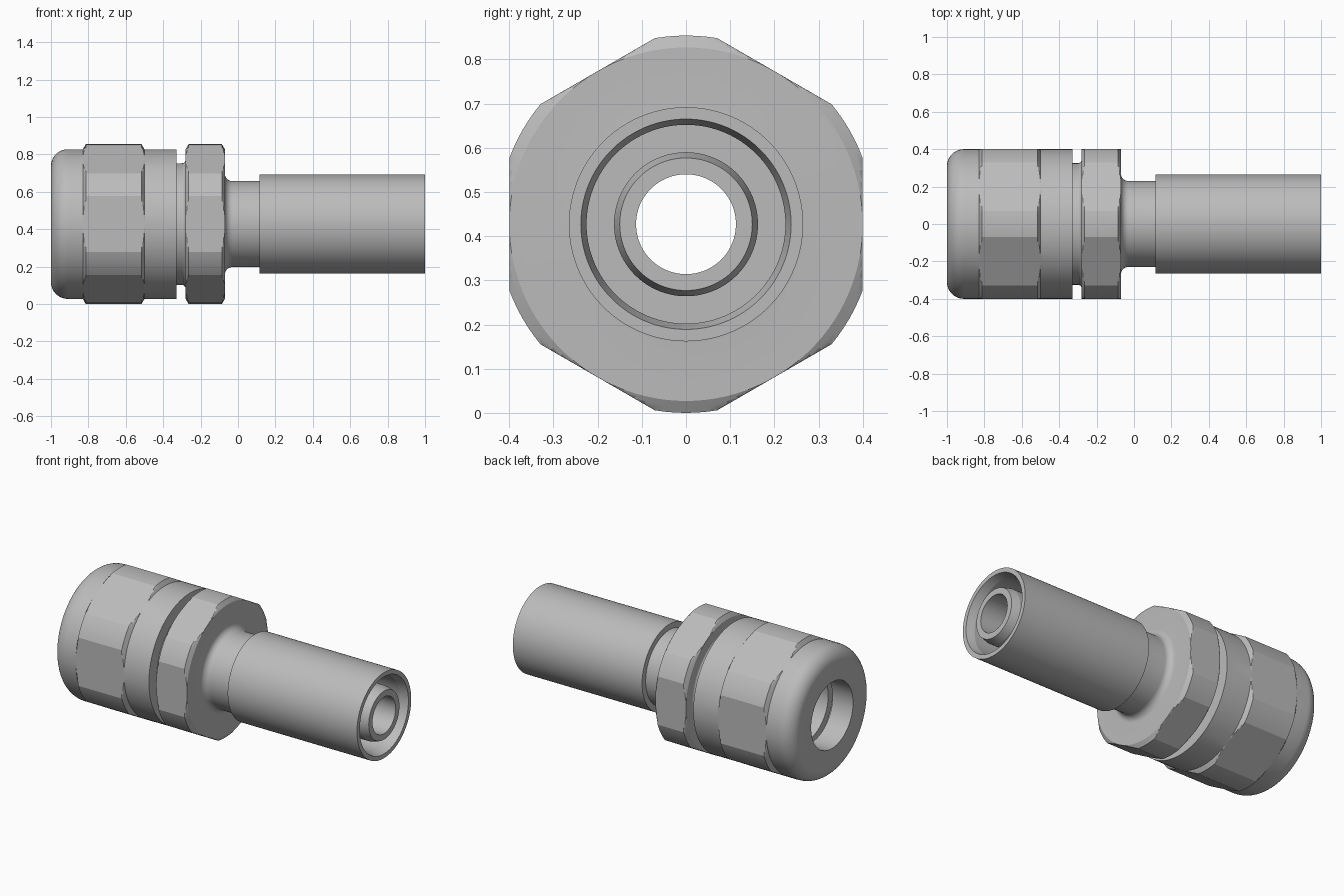
import bpy, bmesh
from math import pi, cos, sin, acos, radians

if "Cube" in bpy.data.objects:
    bpy.data.objects.remove(bpy.data.objects["Cube"])

AXIS_Z = 0.427      # height of the shared axis
FLAT = 0.40         # centre to hexagon flat
CORNER = 0.427      # turned-down hexagon corner radius

steel = bpy.data.materials.new("brushed_grey_steel")
steel.use_nodes = True
steel.diffuse_color = (0.5, 0.5, 0.5, 1)
steel.node_tree.nodes["Principled BSDF"].inputs["Base Color"].default_value = (0.5, 0.5, 0.5, 1)


def ring_angles():
    """Angles round the axis, with exact breaks where flats meet turned corners."""
    half = acos(FLAT / CORNER)
    out = []
    for k in range(6):
        mid = k * pi / 3
        out += [mid - half + 2 * half * i / 12 for i in range(12)]
        out += [mid + half + (pi / 3 - 2 * half) * i / 6 for i in range(6)]
    return out


ANGLES = ring_angles()


def flat_radius(a):
    off = (a + pi / 6) % (pi / 3) - pi / 6
    return FLAT / cos(off)


def arc(cx, cr, rad, start, end, n=10):
    """Fillet points (x, radius) round a centre."""
    steps = [radians(start + (end - start) * i / n) for i in range(n + 1)]
    return [(cx + rad * cos(t), cr + rad * sin(t)) for t in steps]


def hex_band(x0, x1, chamfer=0.016, n=5):
    """Chamfered blank; the flats are cut by turn()."""
    ramp = [(chamfer * i / n, FLAT + (CORNER - FLAT) * i / n) for i in range(n + 1)]
    return [(x0 + d, r) for d, r in ramp] + [(x1 - d, r) for d, r in reversed(ramp)]


def turn(name, profile):
    """Revolve a closed (x, radius) profile about the axis, limited by the hexagon."""
    bm = bmesh.new()
    rings = []
    for x, r in profile:
        ring = []
        for a in ANGLES:
            rr = min(r, flat_radius(a))
            ring.append(bm.verts.new((x, rr * cos(a), AXIS_Z + rr * sin(a))))
        rings.append(ring)
    n = len(ANGLES)
    for i, ring in enumerate(rings):
        nxt = rings[(i + 1) % len(rings)]
        for j in range(n):
            k = (j + 1) % n
            bm.faces.new((ring[j], ring[k], nxt[k], nxt[j]))
    bmesh.ops.remove_doubles(bm, verts=bm.verts, dist=1e-5)
    bmesh.ops.recalc_face_normals(bm, faces=bm.faces)
    mesh = bpy.data.meshes.new(name)
    bm.to_mesh(mesh)
    bm.free()
    mesh.materials.append(steel)
    obj = bpy.data.objects.new(name, mesh)
    bpy.context.collection.objects.link(obj)
    bpy.ops.object.select_all(action='DESELECT')
    obj.select_set(True)
    bpy.context.view_layer.objects.active = obj
    bpy.ops.object.shade_smooth_by_angle(angle=radians(14))
    return obj


# Compression nut: rounded mouth, hexagon band, plain skirt
turn("compression_nut",
     [(-1, 0.205)] + arc(-0.91, 0.31, 0.09, 180, 90)
     + hex_band(-0.83, -0.5)
     + [(-0.33, 0.40), (-0.33, 0.30), (-0.82, 0.30), (-0.86, 0.205)])

# Fitting body: socket, collar, hexagon, filleted neck and hose sleeve
turn("fitting_body",
     [(-0.83, 0.205), (-0.83, 0.25), (-0.78, 0.30), (-0.36, 0.30), (-0.36, 0.325)]
     + arc(-0.3, 0.345, 0.02, 270, 360, 5)
     + hex_band(-0.28, -0.07)
     + arc(-0.03, 0.27, 0.04, 180, 270)
     + [(0.115, 0.23), (0.115, 0.265), (1, 0.265), (1, 0.238), (0.95, 0.225),
        (0.2, 0.225), (0.2, 0.113), (-0.45, 0.113), (-0.45, 0.205)])

# Inner spigot inside the sleeve
turn("inner_spigot",
     [(0.18, 0.113), (0.18, 0.163), (0.95, 0.163), (1, 0.15), (1, 0.113)])
